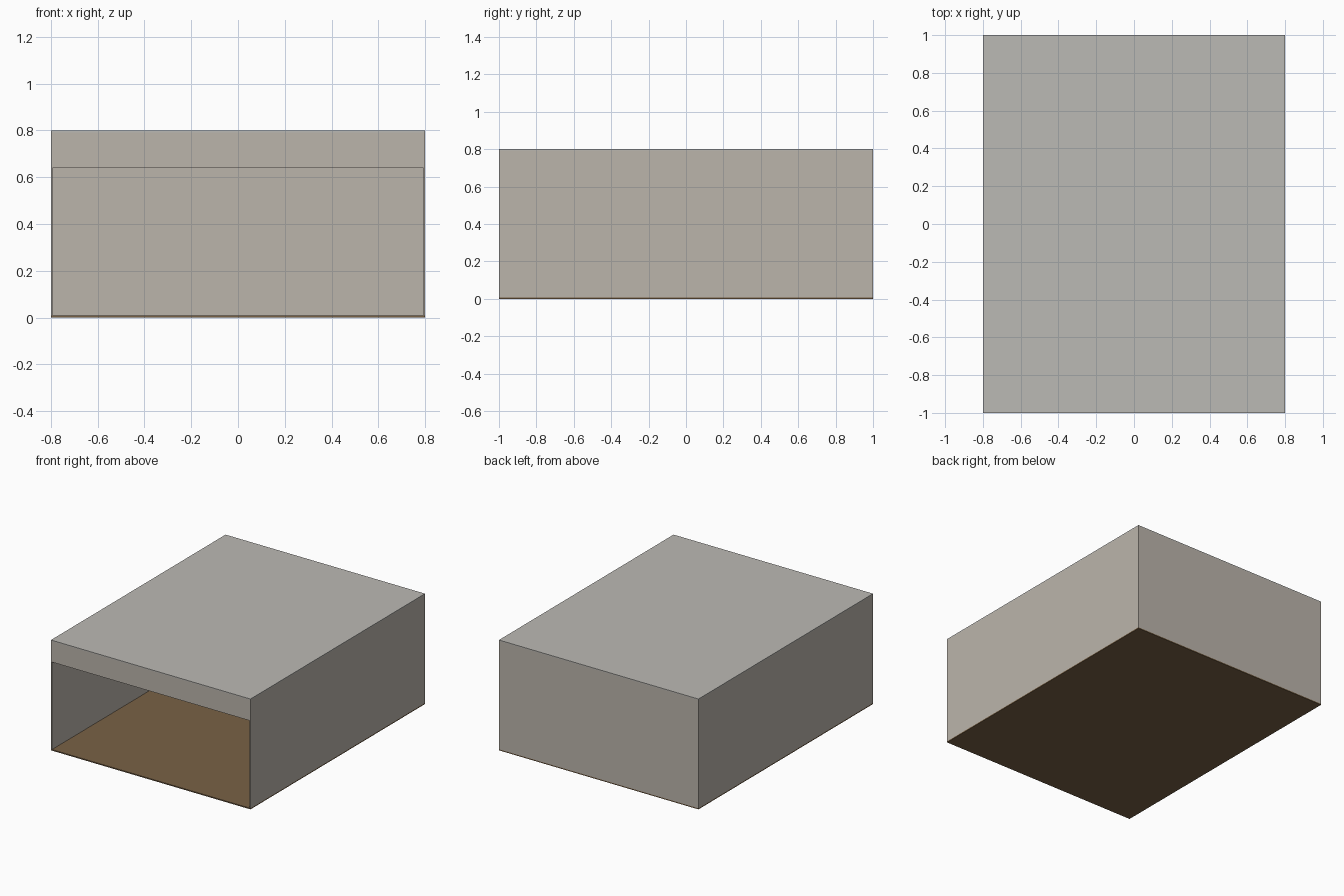
import bpy

if "Cube" in bpy.data.objects:
    bpy.data.objects.remove(bpy.data.objects["Cube"])

W, D, H = 1.6, 2.0, 0.8   # overall size
T = 0.008                 # panel thickness
HEADER_Z = 0.642          # underside of the front header


def panel(name, lo, hi):
    """Box spanning two opposite corners."""
    bpy.ops.mesh.primitive_cube_add(size=1, location=[(a + b) / 2 for a, b in zip(lo, hi)])
    ob = bpy.context.object
    ob.name = name
    ob.scale = [b - a for a, b in zip(lo, hi)]
    bpy.ops.object.transform_apply(location=False, rotation=False, scale=True)
    return ob


x, y = W / 2, D / 2

# Brown floor
floor = panel("floor", (-x, -y, 0), (x, y, T))
brown = bpy.data.materials.new("floor_brown")
brown.diffuse_color = (0.19, 0.12, 0.06, 1)
brown.use_nodes = True
brown.node_tree.nodes["Principled BSDF"].inputs["Base Color"].default_value = brown.diffuse_color
floor.data.materials.append(brown)

# Roof
panel("roof", (-x, -y, H - T), (x, y, H))

# Side walls
for name, x0 in (("left_wall", -x), ("right_wall", x - T)):
    panel(name, (x0, -y, T), (x0 + T, y, H - T))

# Back wall and the header above the front opening
panel("back_wall", (-x + T, y - T, T), (x - T, y, H - T))
panel("front_header", (-x + T, -y, HEADER_Z), (x - T, -y + T, H - T))

# Warm grey shell
grey = bpy.data.materials.new("wall_grey")
grey.diffuse_color = (0.5, 0.46, 0.41, 1)
grey.use_nodes = True
grey.node_tree.nodes["Principled BSDF"].inputs["Base Color"].default_value = grey.diffuse_color
roof_grey = bpy.data.materials.new("roof_grey")
roof_grey.diffuse_color = (0.5, 0.49, 0.46, 1)
roof_grey.use_nodes = True
roof_grey.node_tree.nodes["Principled BSDF"].inputs["Base Color"].default_value = roof_grey.diffuse_color
for ob in bpy.data.objects:
    if ob is not floor:
        ob.data.materials.append(roof_grey if ob.name == "roof" else grey)
